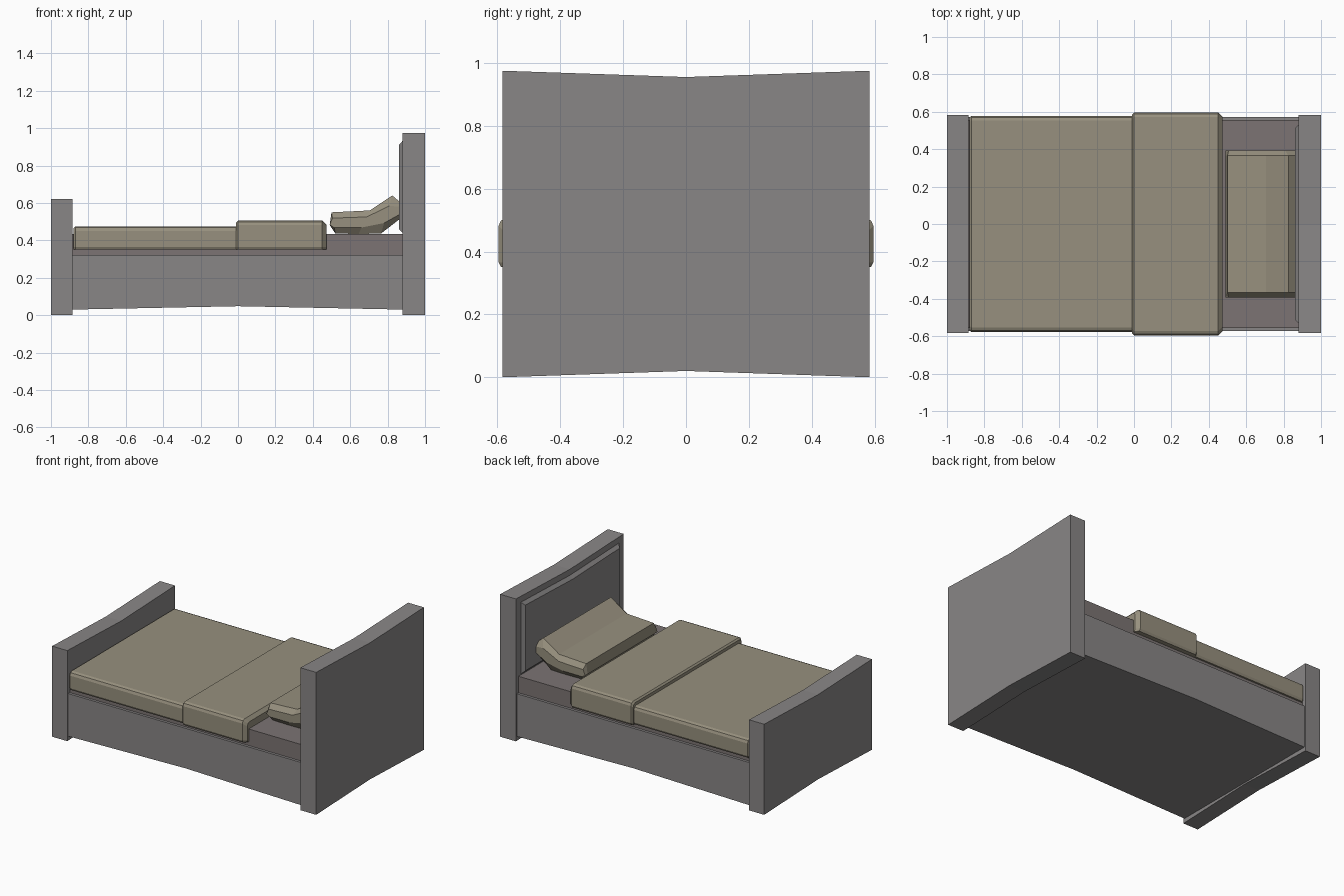
import bpy, bmesh

if "Cube" in bpy.data.objects:
    bpy.data.objects.remove(bpy.data.objects["Cube"])


def material(name, rgb):
    m = bpy.data.materials.new(name)
    m.diffuse_color = (*rgb, 1)
    m.use_nodes = True
    m.node_tree.nodes["Principled BSDF"].inputs["Base Color"].default_value = m.diffuse_color
    return m


WOOD = material("grey_wood", (0.25, 0.24, 0.24))
SHEET = material("mattress_cloth", (0.2, 0.175, 0.172))
CLOTH = material("beige_cloth", (0.31, 0.28, 0.21))


def loft(name, rings, mat):
    """Skin a series of equal closed rings and cap both ends."""
    bm = bmesh.new()
    vs = [[bm.verts.new(p) for p in ring] for ring in rings]
    n = len(vs[0])
    for a, b in zip(vs, vs[1:]):
        for i in range(n):
            j = (i + 1) % n
            bm.faces.new((a[i], a[j], b[j], b[i]))
    bm.faces.new(vs[0])
    bm.faces.new(vs[-1][::-1])
    bmesh.ops.recalc_face_normals(bm, faces=bm.faces[:])
    me = bpy.data.meshes.new(name)
    bm.to_mesh(me)
    bm.free()
    me.materials.append(mat)
    ob = bpy.data.objects.new(name, me)
    bpy.context.collection.objects.link(ob)
    return ob


def waisted(x, w, z0, z1, low, high):
    """Board outline whose lower and upper edges kink at the centre."""
    return [(x, -w, z0), (x, 0, z0 + low), (x, w, z0),
            (x, w, z1), (x, 0, z1 - high), (x, -w, z1)]


# End boards
loft("footboard", [waisted(x, 0.583, 0, 0.62, 0.02, 0.02) for x in (-1, -0.885)], WOOD)
loft("headboard", [waisted(x, 0.583, 0, 0.975, 0.02, 0.02) for x in (0.88, 1)], WOOD)

# Raised panel with a chamfered rim on the headboard
loft("headboard_panel", [waisted(0.885, 0.53, 0.44, 0.932, 0, 0.018),
                         waisted(0.88, 0.53, 0.44, 0.932, 0, 0.018),
                         waisted(0.86, 0.51, 0.46, 0.91, 0, 0.018)], WOOD)

# Base with an arched lower edge
loft("bed_base", [[(-0.885, y, 0.03), (0, y, 0.048), (0.88, y, 0.03),
                   (0.88, y, 0.322), (-0.885, y, 0.322)] for y in (-0.573, 0.573)], WOOD)

# Mattress
loft("mattress", [[(x, -0.555, 0.322), (x, 0.555, 0.322),
                   (x, 0.555, 0.435), (x, -0.555, 0.435)] for x in (-0.885, 0.88)], SHEET)


def cover(name, x0, x1, w, top, end):
    """Cloth draped over the mattress: U section with chamfered edges."""
    def section(x, inset):
        ww, h, r, zb = w - inset, top - inset, 0.024, 0.35
        half = [(0.557, 0.437), (0.557, zb), (ww - 0.008, zb), (ww, zb + 0.015),
                (ww, h - r), (ww - 0.3 * r, h - 0.3 * r), (ww - r, h)]
        return [(x, y, z) for y, z in half] + [(x, -y, z) for y, z in reversed(half)]
    loft(name, [section(x0, 0.01), section(x0 + 0.01, 0),
                section(x1 - end, 0), section(x1, end)], CLOTH)


cover("blanket", -0.88, 0.01, 0.577, 0.475, 0.01)
cover("blanket_fold", -0.01, 0.472, 0.596, 0.506, 0.022)

# Bent pillow leaning on the headboard, thinning at both ends
upper = [(0.50, 0.55), (0.705, 0.56), (0.825, 0.64), (0.866, 0.605)]
lower = [(0.52, 0.437), (0.645, 0.434), (0.765, 0.437), (0.866, 0.515)]


def pillow_ring(y, t):
    up, lo = [], []
    for (ax, az), (bx, bz) in zip(upper, lower):
        mx, mz = (ax + bx) / 2, (az + bz) / 2
        up.append((mx + (ax - mx) * t, y, mz + (az - mz) * t))
        lo.append((mx + (bx - mx) * t, y, mz + (bz - mz) * t))
    return [(0.49, y, 0.482)] + up + lo[::-1]


loft("pillow", [pillow_ring(y, t) for y, t in
                ((-0.392, 0.45), (-0.365, 1), (0.365, 1), (0.392, 0.45))], CLOTH)
